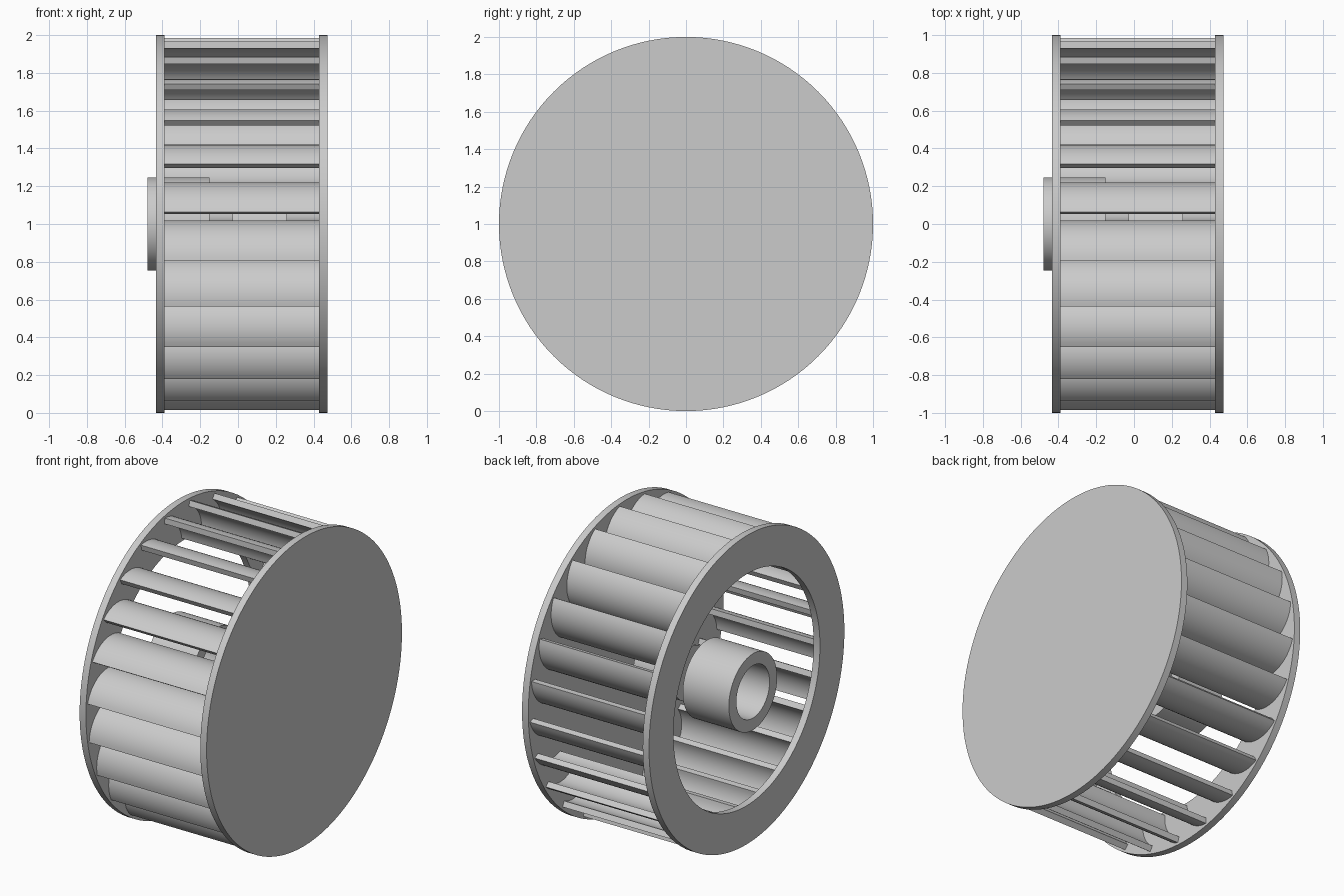
import bpy, bmesh, math
from mathutils import Matrix, Vector

BLADES = 24
SEGMENTS = 128

old = bpy.data.objects.get("Cube")
if old:
    bpy.data.objects.remove(old, do_unlink=True)

grey = bpy.data.materials.new("light_grey_metal")
grey.use_nodes = True
colour = (0.6, 0.6, 0.6, 1)
grey.diffuse_color = colour
grey.node_tree.nodes["Principled BSDF"].inputs["Base Color"].default_value = colour


def finish(name, bm):
    """Turn a bmesh into a smooth-shaded object with crisp edges."""
    bmesh.ops.recalc_face_normals(bm, faces=bm.faces)
    mesh = bpy.data.meshes.new(name)
    bm.to_mesh(mesh)
    bm.free()
    mesh.materials.append(grey)
    obj = bpy.data.objects.new(name, mesh)
    bpy.context.collection.objects.link(obj)
    bpy.ops.object.select_all(action='DESELECT')
    obj.select_set(True)
    bpy.context.view_layer.objects.active = obj
    bpy.ops.object.shade_smooth_by_angle(angle=math.radians(30))
    return obj


def disc(name, x0, x1, radius):
    """Solid cylinder along the x axis."""
    bm = bmesh.new()
    place = Matrix.Translation(((x0 + x1) / 2, 0, 1)) @ Matrix.Rotation(math.pi / 2, 4, 'Y')
    bmesh.ops.create_cone(bm, cap_ends=True, segments=SEGMENTS, radius1=radius,
                          radius2=radius, depth=x1 - x0, matrix=place)
    return finish(name, bm)


def tube(name, x0, x1, inner, outer):
    """Hollow cylinder along the x axis, as a spun rectangle."""
    bm = bmesh.new()
    corners = [(x0, inner), (x1, inner), (x1, outer), (x0, outer)]
    verts = [bm.verts.new((x, 0, 1 + r)) for x, r in corners]
    edges = [bm.edges.new((verts[i], verts[(i + 1) % 4])) for i in range(4)]
    bmesh.ops.spin(bm, geom=verts + edges, cent=(0, 0, 1), axis=(1, 0, 0),
                   angle=math.tau, steps=SEGMENTS, use_merge=True)
    bmesh.ops.remove_doubles(bm, verts=bm.verts, dist=1e-4)
    return finish(name, bm)


def blade_profile():
    """Curved sheet section: (outward, sideways) points of an arc with thickness."""
    steps = 14
    angles = [math.radians(17 + (98 - 17) * i / steps) for i in range(steps + 1)]

    def arc(radius, sweep):
        return [(0.773 + radius * math.cos(t), radius * math.sin(t)) for t in sweep]
    return arc(0.22, angles) + arc(0.183, reversed(angles))


# Closed back plate, open inlet ring, hub sleeve and inner core
disc("back_plate", 0.43, 0.475, 1.0)
tube("inlet_ring", -0.435, -0.39, 0.75, 1.0)
tube("hub_sleeve", -0.48, -0.15, 0.17, 0.247)
disc("inner_core", -0.03, 0.26, 0.17)

# Curved blades around the rim
profile = blade_profile()
for i in range(BLADES):
    bm = bmesh.new()
    section = bm.faces.new([bm.verts.new((-0.392, -a, b)) for a, b in profile])
    sweep = bmesh.ops.extrude_face_region(bm, geom=[section], use_keep_orig=True)
    moved = [v for v in sweep["geom"] if isinstance(v, bmesh.types.BMVert)]
    bmesh.ops.translate(bm, verts=moved, vec=Vector((0.824, 0, 0)))
    turn = Matrix.Translation((0, 0, 1)) @ Matrix.Rotation(math.tau * i / BLADES, 4, 'X')
    bmesh.ops.transform(bm, matrix=turn, verts=bm.verts)
    finish(f"blade_{i + 1}", bm)
